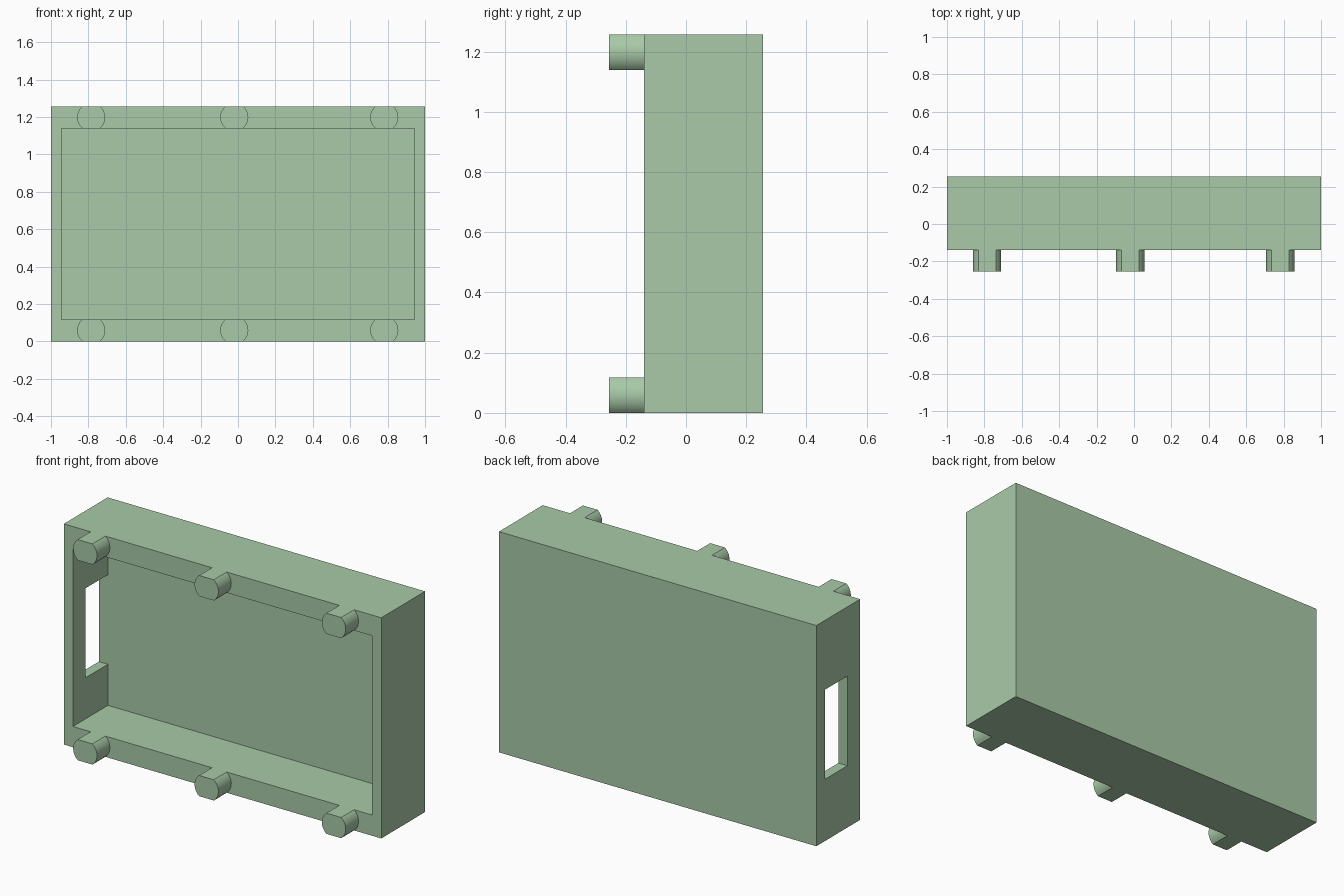
import bpy, bmesh
from math import asin, cos, sin, pi

if "Cube" in bpy.data.objects:
    bpy.data.objects.remove(bpy.data.objects["Cube"])

FRONT, BACK, HEIGHT = -0.139, 0.255, 1.257
INNER_X, INNER_BACK, WALL = 0.943, 0.176, 0.118

# Muted green used by every part
green = bpy.data.materials.new("muted_green")
green.diffuse_color = (0.395, 0.59, 0.388, 1)
green.use_nodes = True
green.node_tree.nodes["Principled BSDF"].inputs["Base Color"].default_value = green.diffuse_color


def add_object(name, bm):
    bmesh.ops.recalc_face_normals(bm, faces=bm.faces)
    mesh = bpy.data.meshes.new(name)
    bm.to_mesh(mesh)
    bm.free()
    mesh.materials.append(green)
    obj = bpy.data.objects.new(name, mesh)
    bpy.context.collection.objects.link(obj)
    return obj


def box(name, lo, hi):
    bm = bmesh.new()
    bmesh.ops.create_cube(bm, size=1)
    for v in bm.verts:
        v.co = [(a + b) / 2 + c * (b - a) for a, b, c in zip(lo, hi, v.co)]
    return add_object(name, bm)


def cut(target, cutter):
    mod = target.modifiers.new("cut", 'BOOLEAN')
    mod.operation = 'DIFFERENCE'
    mod.solver = 'EXACT'
    mod.object = cutter
    bpy.context.view_layer.objects.active = target
    bpy.ops.object.modifier_apply(modifier=mod.name)
    bpy.data.objects.remove(cutter, do_unlink=True)


def peg(name, x, z, radius=0.075, half_height=WALL / 2, steps=12):
    # Round peg with its top and bottom trimmed flat to the wall thickness
    a = asin(half_height / radius)
    angles = [side + a * (2 * i / steps - 1) for side in (0, pi) for i in range(steps + 1)]
    bm = bmesh.new()
    rings = [[bm.verts.new((x + radius * cos(t), y, z + radius * sin(t))) for t in angles]
             for y in (-BACK, FRONT)]
    n = len(angles)
    for i in range(n):
        j = (i + 1) % n
        bm.faces.new((rings[0][i], rings[0][j], rings[1][j], rings[1][i]))
    for ring in rings:
        bm.faces.new(ring)
    obj = add_object(name, bm)
    bpy.ops.object.select_all(action='DESELECT')
    obj.select_set(True)
    bpy.context.view_layer.objects.active = obj
    bpy.ops.object.shade_smooth_by_angle(angle=0.5)


# Open-fronted tray
tray = box("tray", (-1, FRONT, 0), (1, BACK, HEIGHT))
cut(tray, box("cavity", (-INNER_X, FRONT - 0.2, WALL), (INNER_X, INNER_BACK, HEIGHT - WALL)))

# Rectangular slot through the left wall only
cut(tray, box("side_slot", (-1.1, -0.024, 0.352), (-0.8, INNER_BACK, 0.862)))

# Three pegs along the bottom edge and three along the top edge
for row, z in (("bottom", WALL / 2), ("top", HEIGHT - WALL / 2)):
    for side, x in (("left", -0.785), ("middle", -0.02), ("right", 0.782)):
        peg(f"{row}_{side}_peg", x, z)
